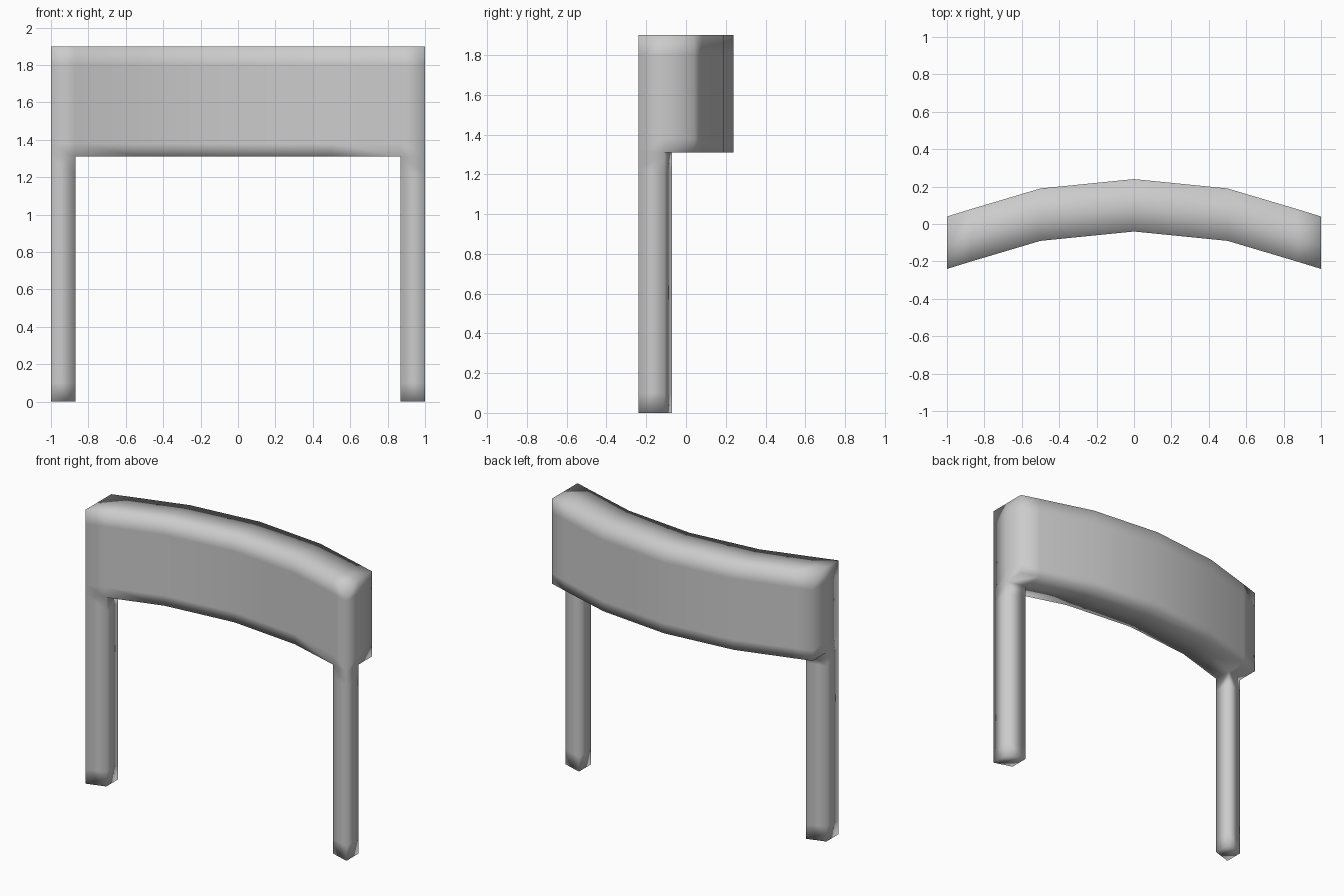
import bpy, bmesh

if "Cube" in bpy.data.objects:
    bpy.data.objects.remove(bpy.data.objects["Cube"])

# Grid lines: columns along x, rows across the depth, levels up z
XS = [-1, -0.87, -0.5, 0, 0.5, 0.87, 1]
FRONT = [-0.24, -0.20, -0.09, -0.04, -0.09, -0.20, -0.24]
DEPTH = [0, 0.13, 0.28]
ZS = [0, 0.1, 1.22, 1.31, 1.38, 1.8, 1.9]
BEAM_LEVEL = 3

bm = bmesh.new()
verts = {}


def vert(i, j, k):
    if (i, j, k) not in verts:
        verts[i, j, k] = bm.verts.new((XS[i], FRONT[i] + DEPTH[j], ZS[k]))
    return verts[i, j, k]


# Curved beam fills the upper levels; legs drop from its two front corners
last = len(XS) - 2
cells = {(i, j, k) for i in range(last + 1) for j in range(2)
         for k in range(BEAM_LEVEL, len(ZS) - 1)}
cells |= {(i, 0, k) for i in (0, last) for k in range(BEAM_LEVEL)}

# Skin every exposed side of the cells
for cell in sorted(cells):
    for axis in range(3):
        for side in (0, 1):
            near = list(cell)
            near[axis] += 2 * side - 1
            if tuple(near) in cells:
                continue
            a, b = (axis + 1) % 3, (axis + 2) % 3
            corners = []
            for da, db in ((0, 0), (1, 0), (1, 1), (0, 1)):
                p = list(cell)
                p[axis] += side
                p[a] += da
                p[b] += db
                corners.append(vert(*p))
            bm.faces.new(corners if side else corners[::-1])

bmesh.ops.recalc_face_normals(bm, faces=bm.faces)
for f in bm.faces:
    f.smooth = True

mesh = bpy.data.meshes.new("curved_backrest_with_posts")
bm.to_mesh(mesh)
bm.free()
obj = bpy.data.objects.new("curved_backrest_with_posts", mesh)
bpy.context.collection.objects.link(obj)
